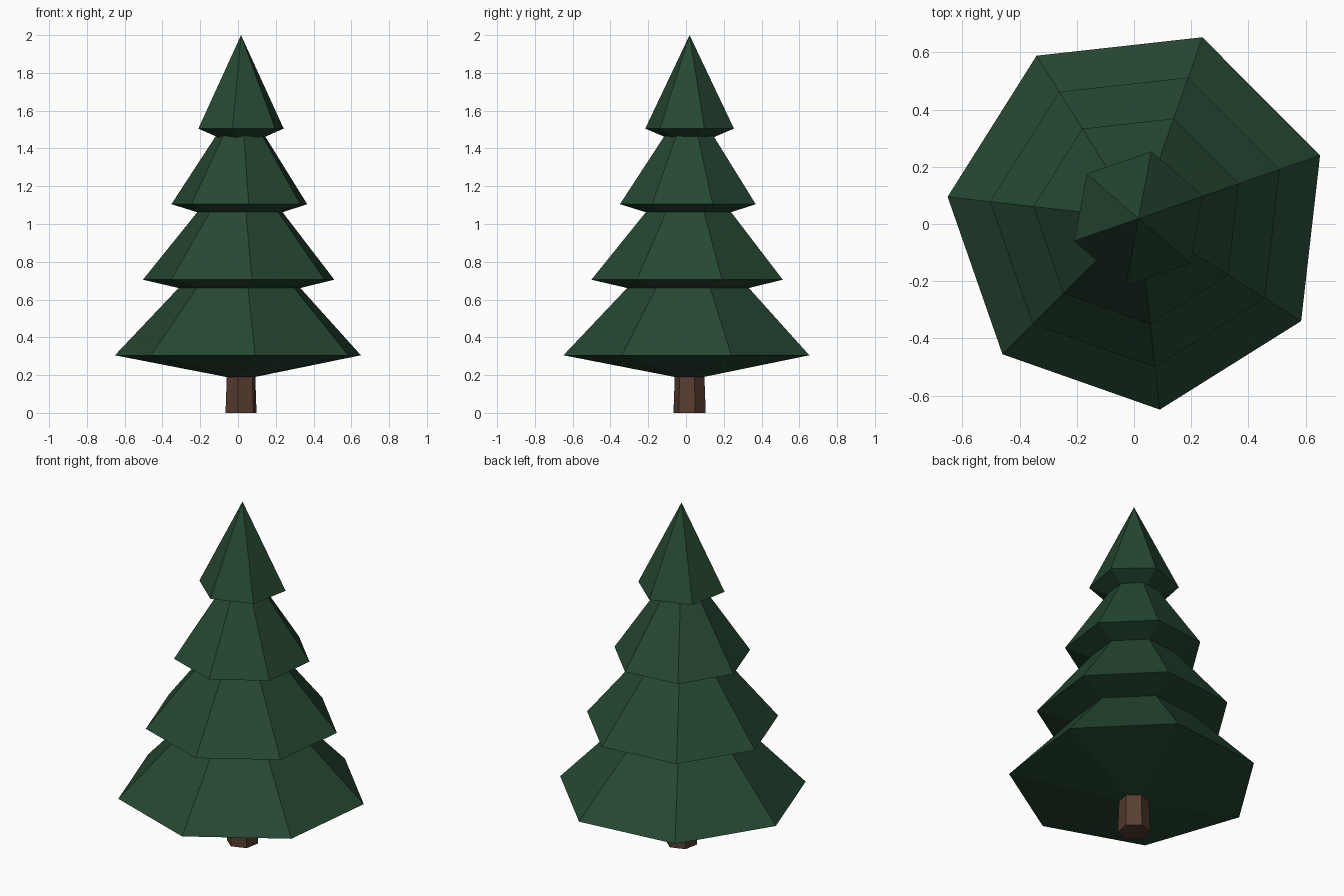
import bpy
import bmesh
from math import cos, sin, pi, radians

cube = bpy.data.objects.get("Cube")
if cube:
    bpy.data.objects.remove(cube, do_unlink=True)

AXIS = (0.016, 0.019)   # trunk line, slightly off the bounding-box centre
TURN = radians(19.2)    # shared rotation of every part


def material(name, rgb):
    mat = bpy.data.materials.new(name)
    mat.use_nodes = True
    mat.diffuse_color = (*rgb, 1)
    mat.node_tree.nodes["Principled BSDF"].inputs["Base Color"].default_value = (*rgb, 1)
    return mat


def lathe(name, sides, profile, mat):
    """Flat-faced solid from (radius, height) pairs, listed bottom to top."""
    bm = bmesh.new()
    rings = []
    for r, z in profile:
        count = sides if r else 1
        rings.append([bm.verts.new((r * cos(TURN + 2 * pi * i / sides),
                                    r * sin(TURN + 2 * pi * i / sides), z))
                      for i in range(count)])
    for low, high in zip(rings, rings[1:]):
        for i in range(sides):
            j = (i + 1) % sides
            corners = [low[i % len(low)], low[j % len(low)],
                       high[j % len(high)], high[i % len(high)]]
            bm.faces.new(list(dict.fromkeys(corners)))
    # Close open ends
    for ring in (rings[0], rings[-1]):
        if len(ring) > 1:
            bm.faces.new(ring)
    bmesh.ops.recalc_face_normals(bm, faces=bm.faces)
    mesh = bpy.data.meshes.new(name)
    bm.to_mesh(mesh)
    bm.free()
    mesh.materials.append(mat)
    obj = bpy.data.objects.new(name, mesh)
    obj.location = (*AXIS, 0)
    bpy.context.collection.objects.link(obj)


green = material("needle green", (0.019, 0.065, 0.032))
brown = material("bark brown", (0.095, 0.047, 0.029))

# Tapered trunk
lathe("trunk", 6, [(0.087, 0), (0.074, 0.35)], brown)

# Branch tiers: name, sides, rim radius, underside tip, rim height, top tip
tiers = [
    ("bottom_branches", 7, 0.672, 0.175, 0.305, 1.01),
    ("lower_branches", 7, 0.523, 0.585, 0.705, 1.35),
    ("upper_branches", 7, 0.371, 0.99, 1.105, 1.67),
    ("top_branches", 6, 0.239, 1.405, 1.505, 2.0),
]
for name, sides, radius, under, rim, tip in tiers:
    lathe(name, sides, [(0, under), (radius, rim), (0, tip)], green)
